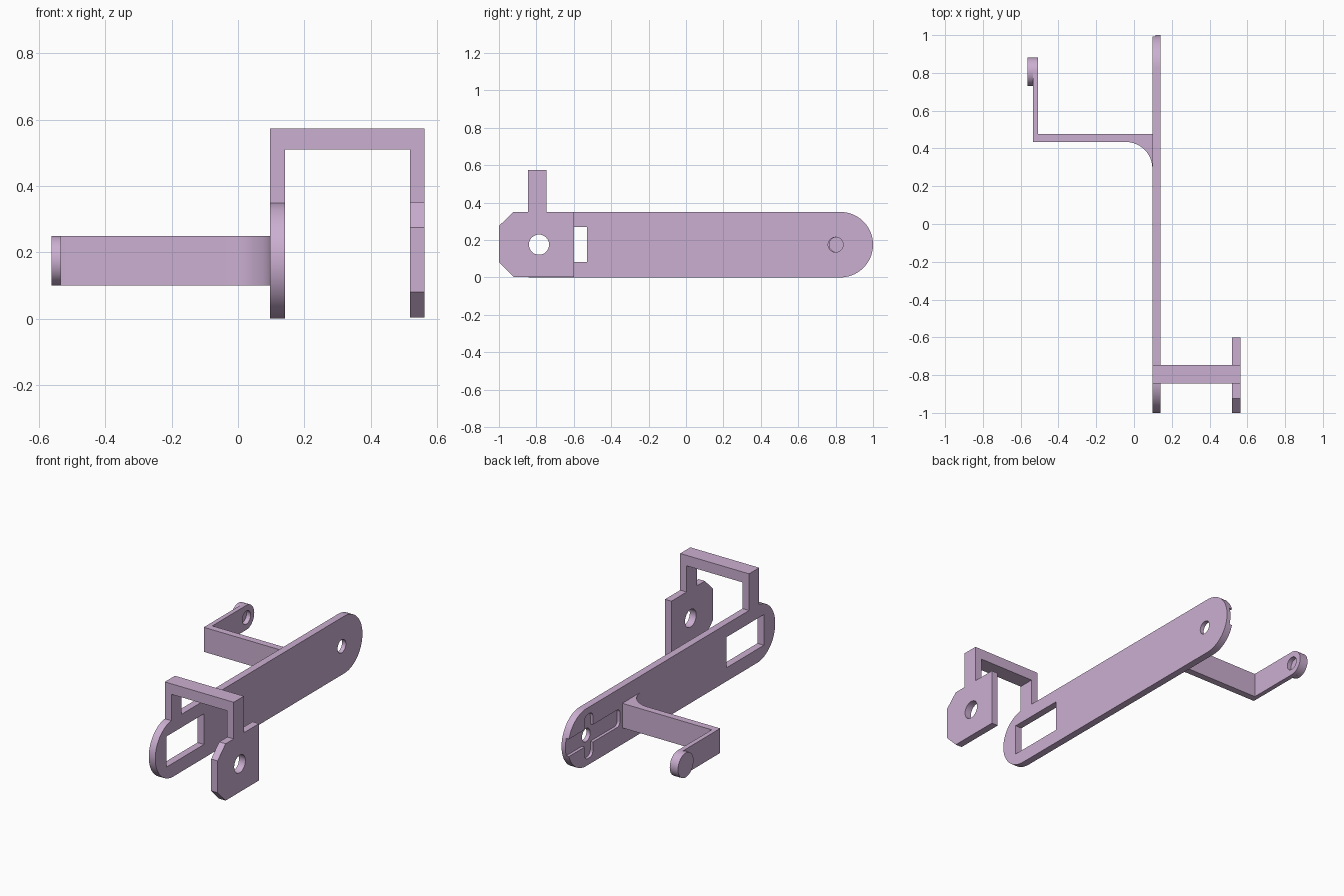
import bpy, bmesh, math

if "Cube" in bpy.data.objects:
    bpy.data.objects.remove(bpy.data.objects["Cube"])

mauve = bpy.data.materials.new("mauve plastic")
mauve.diffuse_color = (0.60, 0.43, 0.64, 1)
mauve.use_nodes = True
mauve.node_tree.nodes["Principled BSDF"].inputs["Base Color"].default_value = mauve.diffuse_color


def arc(cx, cy, r, a0, a1, n=24):
    """Points along an arc, angles in degrees."""
    return [(cx + r * math.cos(math.radians(a0 + (a1 - a0) * i / n)),
             cy + r * math.sin(math.radians(a0 + (a1 - a0) * i / n))) for i in range(n + 1)]


def circle(cx, cy, r):
    return arc(cx, cy, r, 0, 360, 40)[:-1]


def rect(a0, a1, b0, b1, r=0):
    """Rectangle profile, with rounded corners if r is given."""
    if not r:
        return [(a0, b0), (a1, b0), (a1, b1), (a0, b1)]
    return (arc(a1 - r, b0 + r, r, -90, 0, 8) + arc(a1 - r, b1 - r, r, 0, 90, 8)
            + arc(a0 + r, b1 - r, r, 90, 180, 8) + arc(a0 + r, b0 + r, r, 180, 270, 8))


def prism(name, axis, profile, lo, hi):
    """Extrude a profile along an axis (X: y,z  Y: x,z  Z: x,y)."""
    place = {"X": lambda a, b, t: (t, a, b),
             "Y": lambda a, b, t: (a, t, b),
             "Z": lambda a, b, t: (a, b, t)}[axis]
    bm = bmesh.new()
    rings = [[bm.verts.new(place(a, b, t)) for a, b in profile] for t in (lo, hi)]
    n = len(profile)
    bm.faces.new(rings[0])
    bm.faces.new(rings[1])
    for i in range(n):
        j = (i + 1) % n
        bm.faces.new((rings[0][i], rings[0][j], rings[1][j], rings[1][i]))
    bmesh.ops.recalc_face_normals(bm, faces=bm.faces)
    mesh = bpy.data.meshes.new(name)
    bm.to_mesh(mesh)
    bm.free()
    mesh.materials.append(mauve)
    obj = bpy.data.objects.new(name, mesh)
    bpy.context.collection.objects.link(obj)
    return obj


def activate(obj):
    bpy.ops.object.select_all(action='DESELECT')
    obj.select_set(True)
    bpy.context.view_layer.objects.active = obj


def cut(obj, profile, lo, hi):
    """Cut a profile through an object along x."""
    cutter = prism("cutter", "X", profile, lo, hi)
    cutter.hide_render = True
    mod = obj.modifiers.new("cut", 'BOOLEAN')
    mod.operation, mod.solver, mod.object = 'DIFFERENCE', 'EXACT', cutter
    activate(obj)
    bpy.ops.object.modifier_apply(modifier=mod.name)
    bpy.data.objects.remove(cutter)


X0, X1 = 0.097, 0.141      # main plate thickness
R, MID = 0.175, 0.175      # plate end radius, mid height

# Long plate with round ends, window, pivot hole and cross-shaped recess
plate = prism("main_plate", "X",
              arc(1 - R, MID, R, -90, 90, 40) + arc(-1 + R, MID, R, 90, 270, 40), X0, X1)
cut(plate, rect(-0.89, -0.53, 0.083, 0.27), 0, 0.3)
cut(plate, rect(0.50, 1.10, 0.122, 0.228, 0.025), 0, X0 + 0.018)
cut(plate, rect(0.76, 0.84, 0.04, 0.31, 0.03), 0, X0 + 0.018)
cut(plate, circle(0.80, MID, 0.04), 0, 0.3)

# Bridge over the top, from the plate to the side tab
T0, T1 = 0.519, 0.5625
bridge = prism("bridge", "Y", [(X0, 0.348), (X1, 0.348), (X1, 0.51), (T0, 0.51),
                               (T0, 0.35), (T1, 0.35), (T1, 0.574), (X0, 0.574)],
               -0.845, -0.747)

# Side tab with chamfered corners and hole
tab = prism("side_tab", "X", [(-0.6, 0.003), (-0.6, 0.35), (-0.923, 0.35), (-1, 0.275),
                              (-1, 0.08), (-0.923, 0.003)], T0, T1)
cut(tab, circle(-0.786, MID, 0.054), 0.4, 0.7)

# Hook arm with a fillet where it meets the plate
H0, H1, CAP = -0.535, -0.507, -0.5625
arm = prism("hook_arm", "Z", [(X0, 0.476), (H0, 0.476), (H0, 0.434)]
            + arc(X0 - 0.14, 0.294, 0.14, 90, 0), 0.10, 0.25)

# Hook end with round tip and hole, closed by a disc
hook = prism("hook_end", "X", [(0.476, 0.25), (0.476, 0.10)]
             + arc(0.806, MID, 0.075, -90, 90), H0, H1)
cut(hook, circle(0.806, MID, 0.04), -0.6, -0.4)
disc = prism("hook_disc", "X", circle(0.806, MID, 0.075), CAP, H0)

# Smooth curves, sharp edges
for part in (plate, bridge, tab, arm, hook, disc):
    activate(part)
    bpy.ops.object.shade_smooth_by_angle(angle=math.radians(30))
